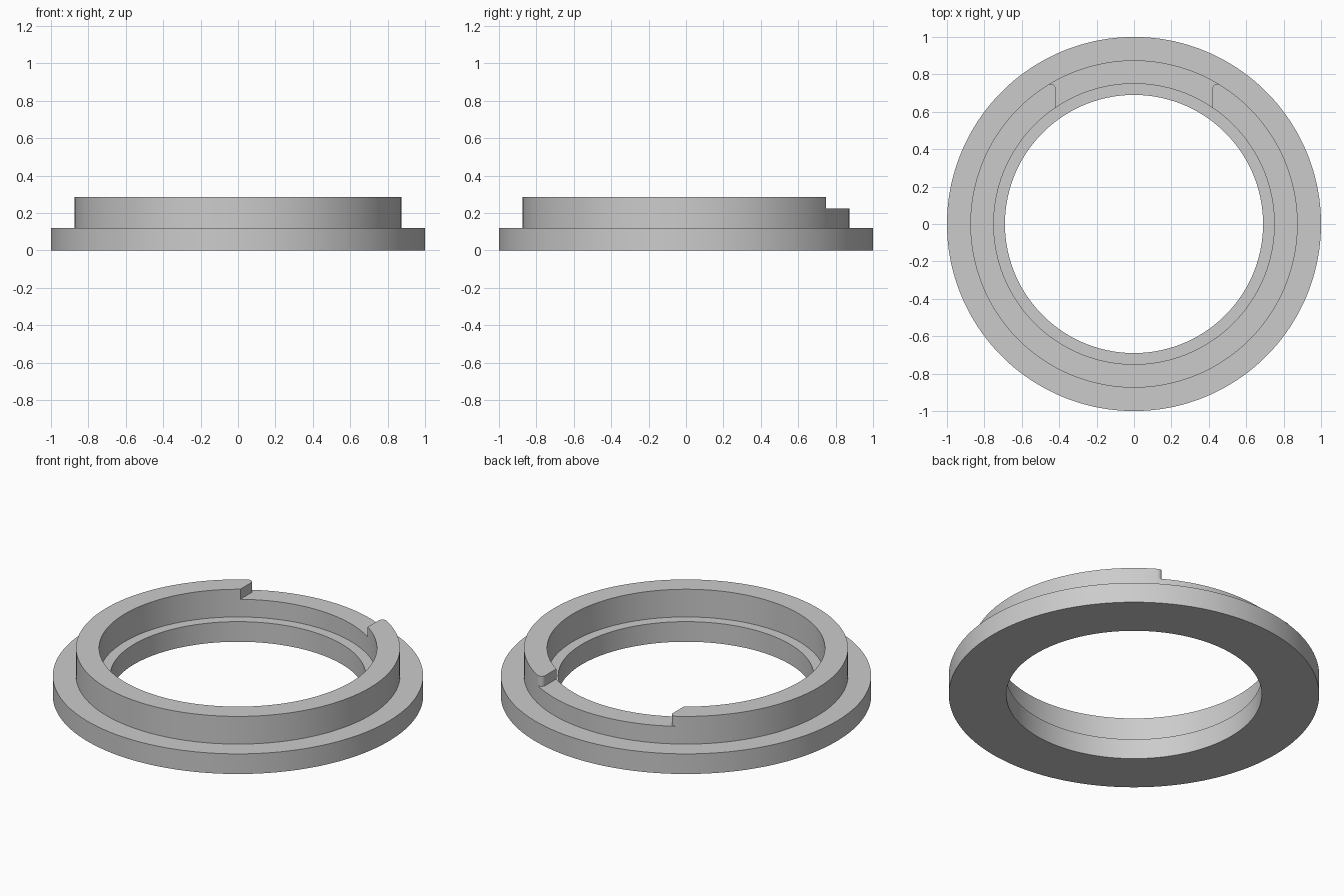
import bpy, bmesh, math
from mathutils import Vector

cube = bpy.data.objects.get("Cube")
if cube:
    bpy.data.objects.remove(cube, do_unlink=True)

SEGMENTS = 180
FLANGE_R, COLLAR_R, SEAT_R, BORE_R = 1.0, 0.875, 0.75, 0.69
FLANGE_Z, NOTCH_Z, TOP_Z = 0.12, 0.225, 0.285
NOTCH_X, FILLET = 0.42, 0.025

grey = bpy.data.materials.new("plain grey")
grey.use_nodes = True
colour = (0.6, 0.6, 0.6, 1)
grey.diffuse_color = colour
grey.node_tree.nodes["Principled BSDF"].inputs["Base Color"].default_value = colour


def make_object(name, bm):
    bmesh.ops.recalc_face_normals(bm, faces=bm.faces)
    mesh = bpy.data.meshes.new(name)
    bm.to_mesh(mesh)
    bm.free()
    mesh.materials.append(grey)
    obj = bpy.data.objects.new(name, mesh)
    bpy.context.collection.objects.link(obj)
    return obj


def lathe(name, profile):
    """Revolve a closed (radius, height) profile around z."""
    bm = bmesh.new()
    rings = []
    for i in range(SEGMENTS):
        a = math.tau * i / SEGMENTS
        rings.append([bm.verts.new((r * math.cos(a), r * math.sin(a), z)) for r, z in profile])
    n = len(profile)
    for i in range(SEGMENTS):
        here, there = rings[i], rings[(i + 1) % SEGMENTS]
        for j in range(n):
            k = (j + 1) % n
            bm.faces.new((here[j], there[j], there[k], here[k]))
    return make_object(name, bm)


def prism(name, outline, z0, z1):
    """Extrude a flat outline from z0 to z1."""
    bm = bmesh.new()
    base = bm.faces.new([bm.verts.new((x, y, z0)) for x, y in outline])
    grown = bmesh.ops.extrude_face_region(bm, geom=[base])
    verts = [v for v in grown["geom"] if isinstance(v, bmesh.types.BMVert)]
    bmesh.ops.translate(bm, verts=verts, vec=(0, 0, z1 - z0))
    return make_object(name, bm)


# Flanged ring with a raised collar and an inner ledge
ring = lathe("flanged_ring", [
    (BORE_R, 0), (FLANGE_R, 0), (FLANGE_R, FLANGE_Z), (COLLAR_R, FLANGE_Z),
    (COLLAR_R, TOP_Z), (SEAT_R, TOP_Z), (SEAT_R, FLANGE_Z), (BORE_R, FLANGE_Z)])

# Notch cutter: straight sides that round over into the collar's outer wall
cx = NOTCH_X + FILLET
cy = math.sqrt((COLLAR_R - FILLET) ** 2 - cx ** 2)
end_angle = math.atan2(cy, cx)
side = [Vector((NOTCH_X, 0.5))]
for i in range(9):
    a = math.pi + (end_angle - math.pi) * i / 8
    side.append(Vector((cx + FILLET * math.cos(a), cy + FILLET * math.sin(a))))
side.append(side[-1] * 1.3)
outline = [(p.x, p.y) for p in side] + [(-p.x, p.y) for p in reversed(side)]
cutter = prism("notch_cutter", outline, NOTCH_Z, TOP_Z + 0.1)
cutter.hide_render = True

# Cut the notch in the back of the collar
cut = ring.modifiers.new("notch", "BOOLEAN")
cut.operation = "DIFFERENCE"
cut.solver = "EXACT"
cut.object = cutter
bpy.ops.object.select_all(action="DESELECT")
bpy.context.view_layer.objects.active = ring
ring.select_set(True)
bpy.ops.object.modifier_apply(modifier=cut.name)
bpy.data.objects.remove(cutter, do_unlink=True)
bpy.ops.object.shade_smooth_by_angle(angle=math.radians(30))
